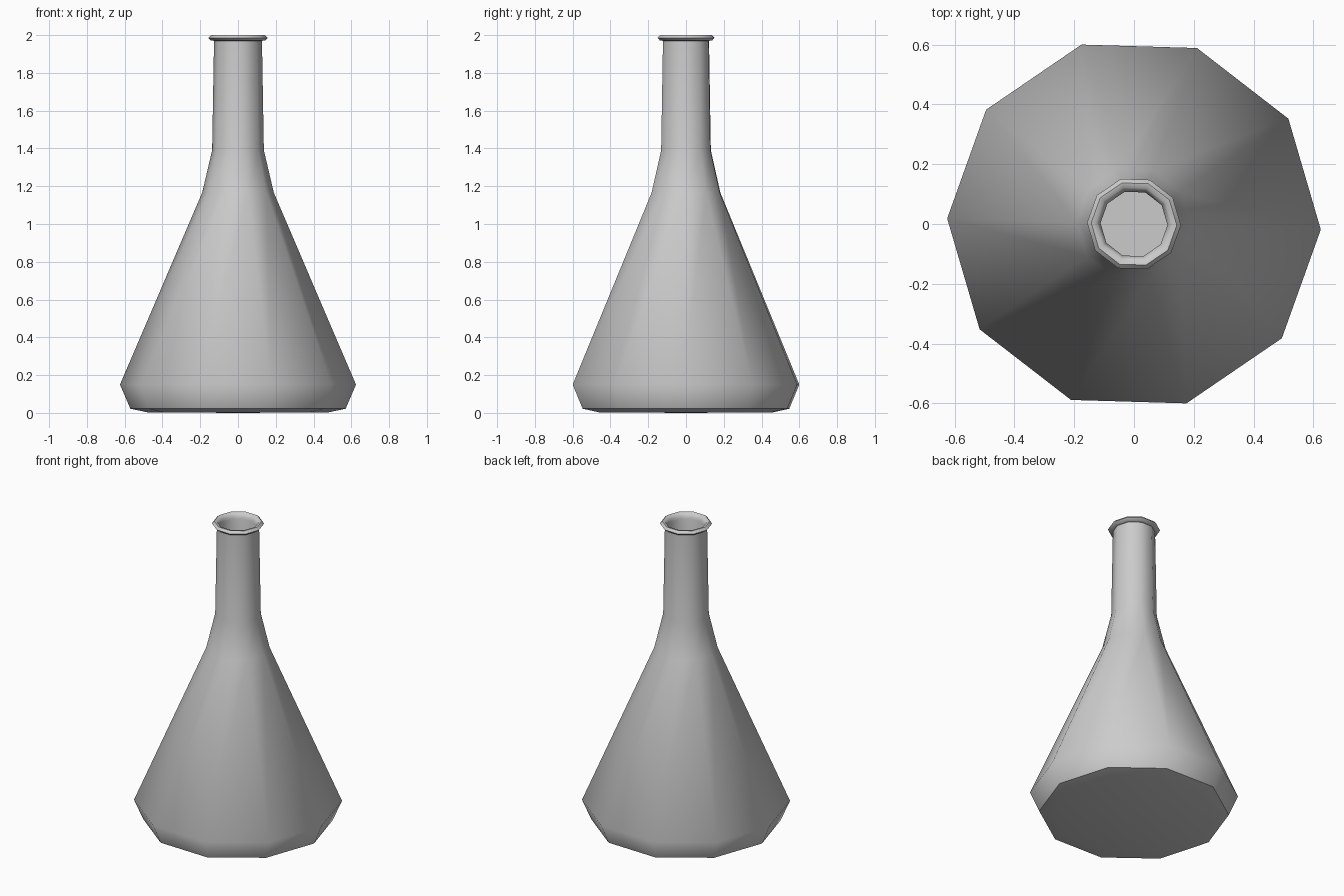
import bpy, bmesh, math

if "Cube" in bpy.data.objects:
    bpy.data.objects.remove(bpy.data.objects["Cube"])

SIDES = 10
TURN = math.radians(-1.7)


def lathe(name, profile):
    """Revolve (radius, height) points into a faceted solid; radius 0 makes a pole."""
    bm = bmesh.new()
    rings = []
    for r, z in profile:
        if r == 0:
            rings.append([bm.verts.new((0, 0, z))] * SIDES)
        else:
            rings.append([bm.verts.new((r * math.cos(TURN + math.tau * i / SIDES),
                                        r * math.sin(TURN + math.tau * i / SIDES), z))
                          for i in range(SIDES)])
    for a, b in zip(rings, rings[1:]):
        for i in range(SIDES):
            j = (i + 1) % SIDES
            corners = list(dict.fromkeys((a[i], a[j], b[j], b[i])))
            bm.faces.new(corners)
    bmesh.ops.recalc_face_normals(bm, faces=bm.faces)
    mesh = bpy.data.meshes.new(name)
    bm.to_mesh(mesh)
    bm.free()
    obj = bpy.data.objects.new(name, mesh)
    bpy.context.collection.objects.link(obj)
    bpy.ops.object.select_all(action='DESELECT')
    obj.select_set(True)
    bpy.context.view_layer.objects.active = obj
    bpy.ops.object.shade_smooth_by_angle(angle=math.radians(50))
    return obj


# Flask wall: outside from base to lip, then back down the inside
lathe("flask", [
    (0, 0), (0.48, 0.003), (0.57, 0.022), (0.625, 0.15),
    (0.19, 1.165), (0.137, 1.39), (0.127, 1.97),
    (0.143, 1.971), (0.157, 1.985), (0.143, 2.0),
    (0.127, 1.997), (0.117, 1.982), (0.112, 1.965),
    (0.122, 1.39), (0.175, 1.165), (0.607, 0.152), (0.555, 0.037), (0.47, 0.02), (0, 0.018),
])

# Liquid filling the lower part of the body
lathe("liquid", [
    (0, 0.022), (0.468, 0.024), (0.551, 0.041), (0.603, 0.152), (0.403, 0.62), (0, 0.62),
])
